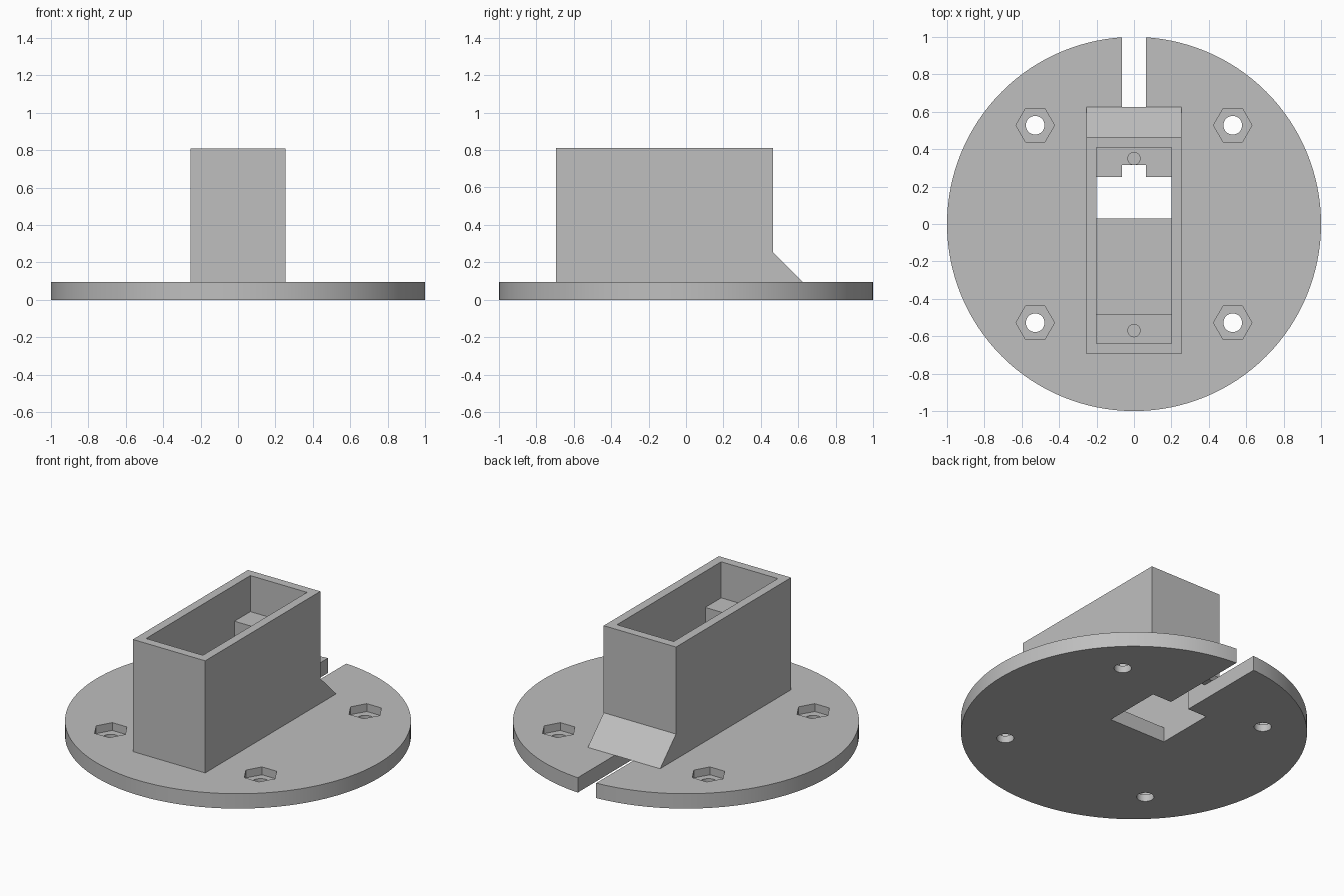
import bpy, bmesh, math

cube = bpy.data.objects.get("Cube")
if cube:
    bpy.data.objects.remove(cube, do_unlink=True)

grey = bpy.data.materials.new("plain_grey")
grey.use_nodes = True
COLOUR = (0.52, 0.52, 0.52, 1)
grey.diffuse_color = COLOUR
grey.node_tree.nodes["Principled BSDF"].inputs["Base Color"].default_value = COLOUR

PLATE = 0.095      # plate thickness
TOP = 0.81         # housing height
LEDGE = 0.58       # ledge height
IN_X, OUT_X = 0.2, 0.255
SLOT = 0.065       # half width of the cable slot


def make(name, points, offset, axis="z"):
    """Extrude a closed profile along z, or a (y, z) profile along x."""
    bm = bmesh.new()
    lo, hi = offset
    place = (lambda a, b, h: (a, b, h)) if axis == "z" else (lambda a, b, h: (h, a, b))
    face = bm.faces.new([bm.verts.new(place(a, b, lo)) for a, b in points])
    result = bmesh.ops.extrude_face_region(bm, geom=[face])
    verts = [g for g in result["geom"] if isinstance(g, bmesh.types.BMVert)]
    shift = (0, 0, hi - lo) if axis == "z" else (hi - lo, 0, 0)
    bmesh.ops.translate(bm, verts=verts, vec=shift)
    bmesh.ops.recalc_face_normals(bm, faces=bm.faces)
    mesh = bpy.data.meshes.new(name)
    bm.to_mesh(mesh)
    bm.free()
    mesh.materials.append(grey)
    obj = bpy.data.objects.new(name, mesh)
    bpy.context.collection.objects.link(obj)
    return obj


def block(name, half_x, y0, y1, z0, z1):
    return make(name, [(-half_x, y0), (half_x, y0), (half_x, y1), (-half_x, y1)], (z0, z1))


def prism(name, sides, radius, x, y, z0, z1):
    ring = [2 * math.pi * i / sides for i in range(sides)]
    return make(name, [(x + radius * math.cos(a), y + radius * math.sin(a)) for a in ring], (z0, z1))


def cut(target, *cutters):
    """Subtract the cutters, bake the result and remove them."""
    bpy.context.view_layer.objects.active = target
    for cutter in cutters:
        cutter.hide_render = True
        mod = target.modifiers.new("cut", "BOOLEAN")
        mod.operation, mod.solver, mod.object = "DIFFERENCE", "EXACT", cutter
        bpy.ops.object.modifier_apply(modifier=mod.name)
        bpy.data.objects.remove(cutter, do_unlink=True)


def tunnel():
    """Cable passage with a sloping roof, below the ramp."""
    profile = [(0.38, -0.1), (0.56, -0.1), (0.56, PLATE), (0.44, 0.215), (0.38, 0.215)]
    return make("tunnel_cutter", profile, (-SLOT, SLOT), "x")


# Round base plate with slot, central opening and four nut pockets
plate = prism("base_plate", 128, 1, 0, 0, 0, PLATE)
cut(plate,
    block("opening_cutter", IN_X, 0.03, 0.41, -0.1, 0.2),
    block("slot_cutter", SLOT, 0.38, 1.1, -0.1, 0.2))
for x in (-0.528, 0.528):
    for y in (-0.528, 0.528):
        cut(plate,
            prism("bolt_cutter", 32, 0.05, x, y, -0.1, 0.2),
            prism("nut_cutter", 6, 0.103, x, y, 0.045, 0.2))

# Open rectangular housing
housing = block("housing", OUT_X, -0.695, 0.465, PLATE, TOP)
cut(housing, block("cavity_cutter", IN_X, -0.64, 0.41, 0, 1), tunnel())

# Sloping cable cover behind the housing
ramp = make("rear_ramp", [(0.465, PLATE), (0.625, PLATE), (0.465, 0.255)], (-OUT_X, OUT_X), "x")
cut(ramp, tunnel())

# Mounting ledges with pilot holes
front = block("front_ledge", IN_X, -0.64, -0.48, PLATE, LEDGE)
cut(front, prism("front_hole_cutter", 24, 0.033, 0, -0.57, 0.38, 1))
rear = block("rear_ledge", IN_X, 0.25, 0.41, 0.255, LEDGE)
cut(rear,
    block("notch_cutter", SLOT, 0.2, 0.315, 0, 1),
    prism("rear_hole_cutter", 24, 0.033, 0, 0.35, 0.38, 1))

# Smooth the round walls, keep corners sharp
bpy.ops.object.select_all(action="DESELECT")
for obj in (plate, front, rear):
    obj.select_set(True)
bpy.context.view_layer.objects.active = plate
bpy.ops.object.shade_smooth_by_angle(angle=math.radians(30))
